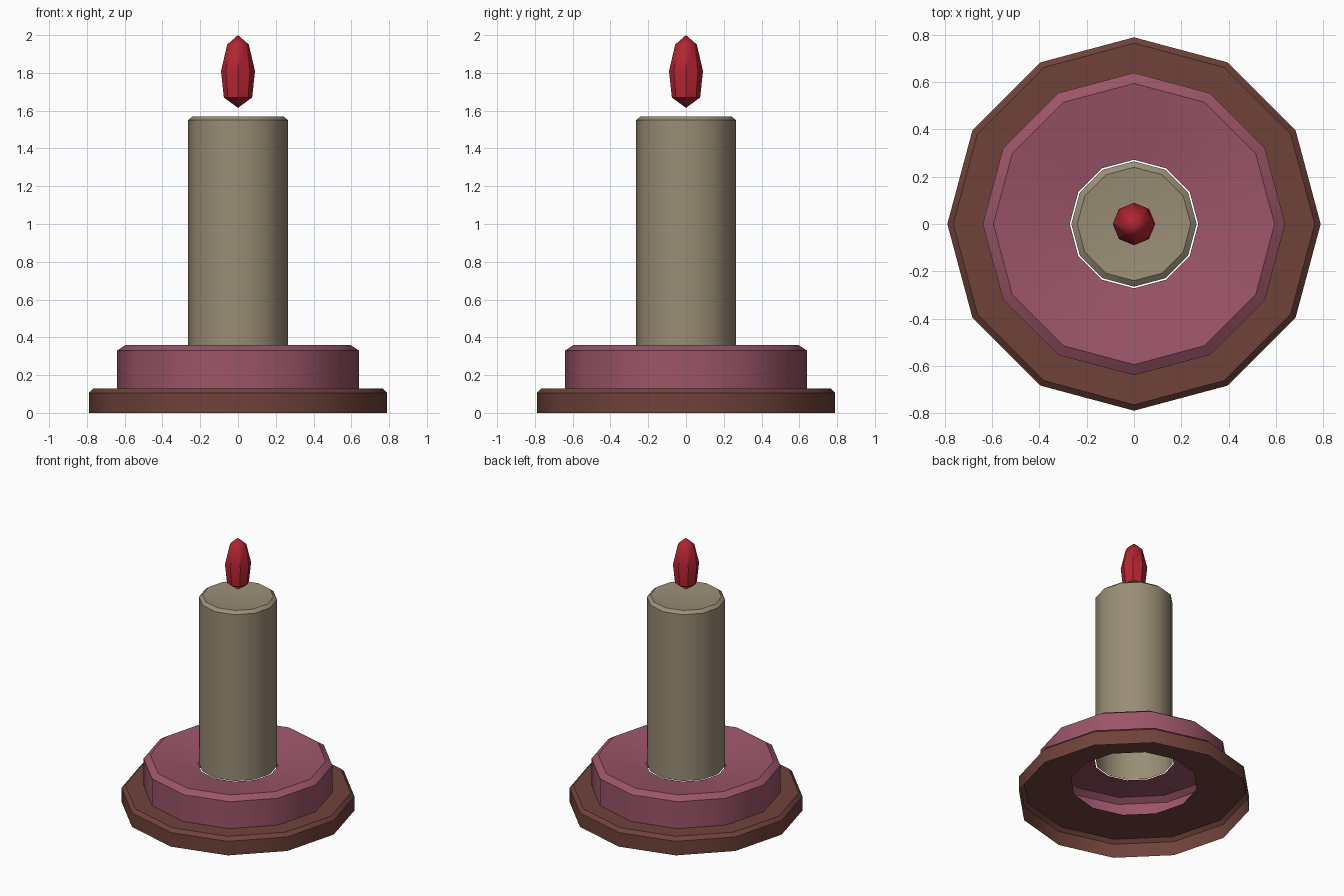
import bpy, bmesh
from math import cos, sin, pi, radians

if "Cube" in bpy.data.objects:
    bpy.data.objects.remove(bpy.data.objects["Cube"])


def lathe(name, profile, sides, color):
    """Revolve (radius, z) points around z; radius 0 makes a pole. Open ends stay open."""
    bm = bmesh.new()
    rings = []
    for r, z in profile:
        if r == 0:
            rings.append([bm.verts.new((0, 0, z))] * sides)
        else:
            rings.append([bm.verts.new((r * cos(2 * pi * i / sides),
                                        r * sin(2 * pi * i / sides), z))
                          for i in range(sides)])
    for a, b in zip(rings, rings[1:]):
        for i in range(sides):
            j = (i + 1) % sides
            corners = dict.fromkeys((a[i], a[j], b[j], b[i]))
            bm.faces.new(list(corners))
    mesh = bpy.data.meshes.new(name)
    bm.to_mesh(mesh)
    bm.free()
    obj = bpy.data.objects.new(name, mesh)
    bpy.context.collection.objects.link(obj)
    mat = bpy.data.materials.new(name + "_colour")
    mat.diffuse_color = (*color, 1)
    mat.use_nodes = True
    mat.node_tree.nodes["Principled BSDF"].inputs["Base Color"].default_value = mat.diffuse_color
    mesh.materials.append(mat)
    # smooth around the sides, crisp at the bevels
    bpy.ops.object.select_all(action='DESELECT')
    obj.select_set(True)
    bpy.context.view_layer.objects.active = obj
    bpy.ops.object.shade_smooth_by_angle(angle=radians(35))
    return obj


# Open-bottomed brown foot with a hole in its top
lathe("foot_plate", [(0.79, 0), (0.79, 0.105), (0.765, 0.13), (0.43, 0.13)],
      12, (0.16, 0.055, 0.042))

# Pink holder, its top dished down towards the candle
lathe("holder_dish", [(0.64, 0.13), (0.64, 0.33), (0.595, 0.36), (0.272, 0.31)],
      12, (0.33, 0.09, 0.14))

# Candle, open underneath, with a slightly sunken top
lathe("candle", [(0.265, 0.31), (0.265, 1.55), (0.24, 1.57), (0, 1.545)],
      12, (0.32, 0.27, 0.18))

# Floating flame
lathe("flame", [(0, 1.615), (0.075, 1.67), (0.09, 1.81), (0.057, 1.95), (0, 2.0)],
      8, (0.45, 0.018, 0.03))
